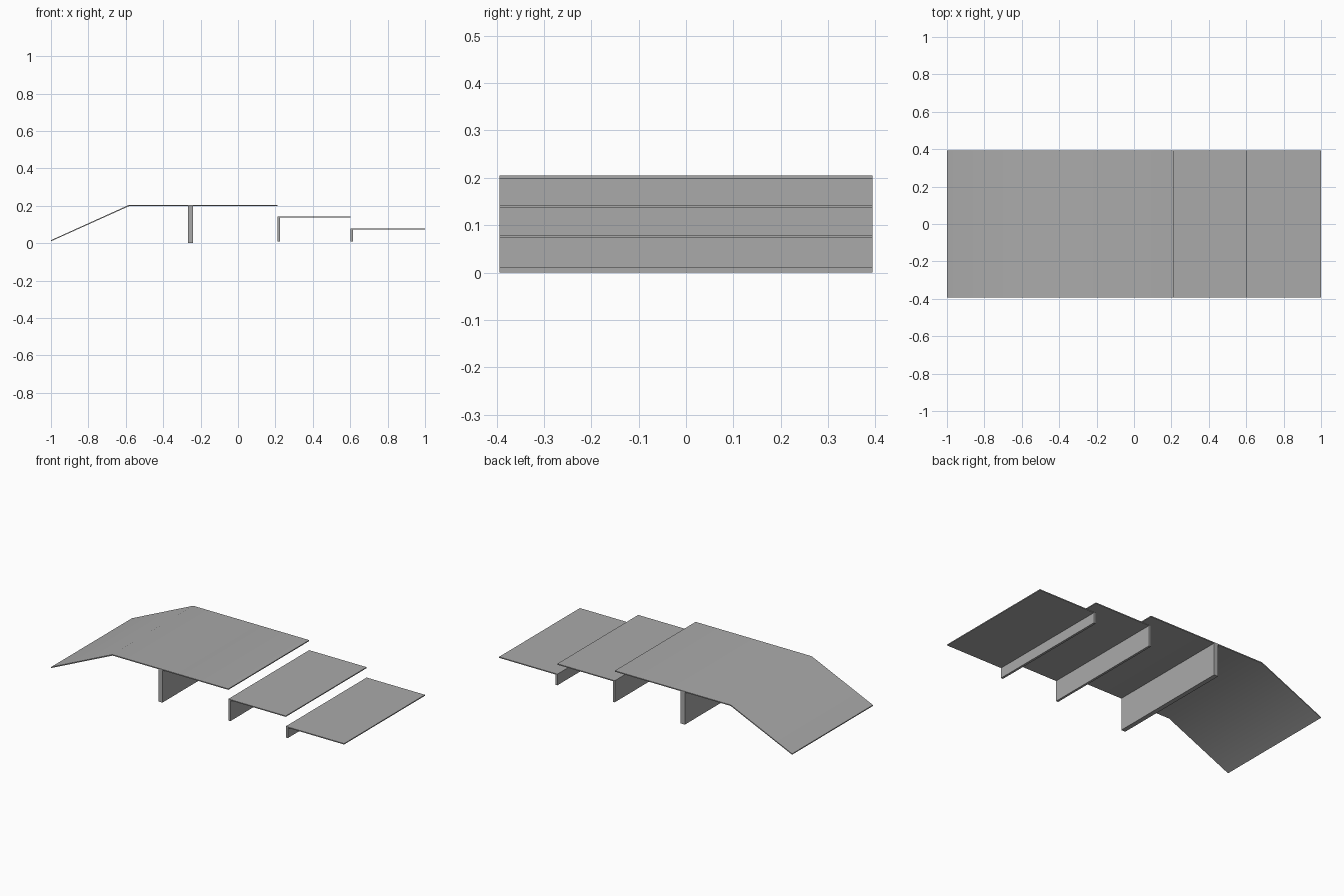
import bpy
import bmesh
import math

default = bpy.data.objects.get("Cube")
if default:
    bpy.data.objects.remove(default, do_unlink=True)

HALF_WIDTH = 0.394
THICK = 0.006

grey = bpy.data.materials.new("plain grey")
grey.use_nodes = True
colour = (0.4, 0.4, 0.4, 1)
grey.diffuse_color = colour
grey.node_tree.nodes["Principled BSDF"].inputs["Base Color"].default_value = colour


def extrude_profile(name, points):
    """Sweep an x-z outline across the full width."""
    bm = bmesh.new()
    face = bm.faces.new([bm.verts.new((x, -HALF_WIDTH, z)) for x, z in points])
    swept = bmesh.ops.extrude_face_region(bm, geom=[face])
    verts = [v for v in swept["geom"] if isinstance(v, bmesh.types.BMVert)]
    bmesh.ops.translate(bm, verts=verts, vec=(0, 2 * HALF_WIDTH, 0))
    bmesh.ops.recalc_face_normals(bm, faces=bm.faces)
    mesh = bpy.data.meshes.new(name)
    bm.to_mesh(mesh)
    bm.free()
    mesh.materials.append(grey)
    obj = bpy.data.objects.new(name, mesh)
    bpy.context.collection.objects.link(obj)
    return obj


def slab(name, x0, x1, z0, z1):
    return extrude_profile(name, [(x0, z0), (x1, z0), (x1, z1), (x0, z1)])


# Sloping ramp running into the flat deck
top = 0.205
deck = extrude_profile("ramp_and_deck", [
    (-1, 0.01), (-0.58, top - THICK), (0.21, top - THICK),
    (0.21, top), (-0.582, top), (-1, 0.016)])
bpy.ops.object.select_all(action="DESELECT")
deck.select_set(True)
bpy.context.view_layer.objects.active = deck
bpy.ops.object.shade_smooth_by_angle(angle=math.radians(30))

# Upright panel carrying the deck
slab("deck_support", -0.268, -0.24, 0, top - THICK)

# Two descending steps, each a tread on a riser
for name, x0, x1, z in (("upper", 0.21, 0.602, 0.143), ("lower", 0.602, 1, 0.079)):
    slab(name + "_tread", x0, x1, z - THICK, z)
    slab(name + "_riser", x0, x0 + 0.014, 0.01, z - THICK)
